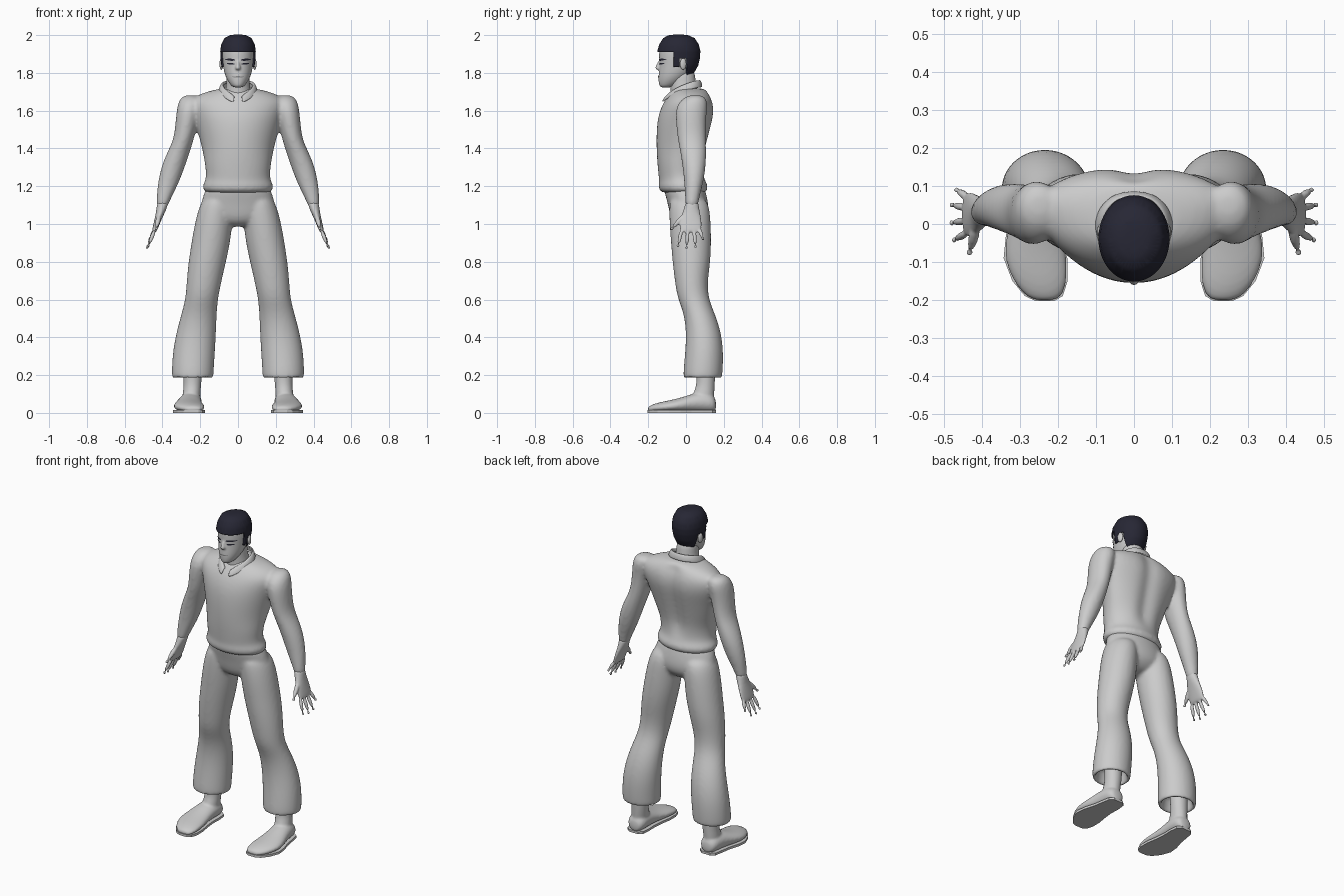
import bpy, bmesh, math
from mathutils import Vector, Matrix

cube = bpy.data.objects.get("Cube")
if cube:
    bpy.data.objects.remove(cube)


def material(name, rgb):
    m = bpy.data.materials.new(name)
    m.use_nodes = True
    m.diffuse_color = (*rgb, 1)
    m.node_tree.nodes["Principled BSDF"].inputs["Base Color"].default_value = (*rgb, 1)
    return m


GREY = material("light grey", (0.6, 0.6, 0.6))
DARK = material("blue black", (0.02, 0.02, 0.035))
MID = material("lip grey", (0.25, 0.25, 0.25))


def finish(name, bm, mat, voxel=0, subsurf=2, solid=0):
    bmesh.ops.recalc_face_normals(bm, faces=bm.faces)
    for f in bm.faces:
        f.smooth = True
    mesh = bpy.data.meshes.new(name)
    bm.to_mesh(mesh)
    bm.free()
    ob = bpy.data.objects.new(name, mesh)
    bpy.context.collection.objects.link(ob)
    mesh.materials.append(mat)
    if solid:
        m = ob.modifiers.new("thickness", "SOLIDIFY")
        m.thickness, m.offset = solid, -1
    if subsurf:
        m = ob.modifiers.new("subdivide", "SUBSURF")
        m.levels = m.render_levels = subsurf
    if voxel:
        m = ob.modifiers.new("fuse", "REMESH")
        m.mode, m.voxel_size, m.use_smooth_shade = "VOXEL", voxel, True
        m = ob.modifiers.new("relax", "SMOOTH")
        m.factor, m.iterations = 0.5, 5
    return ob


def loft(bm, rings, s=1, axis="z", n=24, grow=0):
    """Closed loft; a ring is (level, centre x, half width, low, high, widest)."""
    loops = []
    for level, cx, rx, lo, hi, *mid in rings:
        c = mid[0] if mid else (lo + hi) / 2
        loop = []
        for i in range(n):
            a = 2 * math.pi * i / n
            x = s * (cx + (rx + grow) * math.cos(a))
            v = c + math.sin(a) * ((hi - c if math.sin(a) > 0 else c - lo) + grow)
            loop.append(bm.verts.new((x, v, level) if axis == "z" else (x, level, v)))
        loops.append(loop)
    for p, q in zip(loops, loops[1:]):
        for i in range(n):
            j = (i + 1) % n
            bm.faces.new((p[i], p[j], q[j], q[i]))
    bm.faces.new(loops[0])
    bm.faces.new(loops[-1])


def taper(bm, p, q, r0, r1):
    """Round finger from p to q."""
    p, q = Vector(p), Vector(q)
    rot = (q - p).to_track_quat("Z", "Y").to_matrix().to_4x4()
    bmesh.ops.create_cone(bm, cap_ends=True, segments=12, radius1=r0, radius2=r1,
                          depth=(q - p).length, matrix=Matrix.Translation((p + q) / 2) @ rot)
    bmesh.ops.create_icosphere(bm, subdivisions=2, radius=r1, matrix=Matrix.Translation(q))


# Shirt with rolled hem, back groove and arms
bm = bmesh.new()
loft(bm, [(1.165, 0, .15, -.11, .09), (1.17, 0, .18, -.138, .11), (1.2, 0, .19, -.148, .118),
          (1.222, 0, .178, -.142, .105), (1.25, 0, .168, -.145, .095), (1.32, 0, .175, -.152, .095),
          (1.4, 0, .19, -.157, .11, .01), (1.5, 0, .217, -.157, .135, .03),
          (1.58, 0, .245, -.147, .155, .05), (1.645, 0, .265, -.12, .15, .05),
          (1.685, 0, .215, -.09, .13, .05), (1.71, 0, .13, -.07, .11, .03), (1.72, 0, .07, -.05, .08)], n=32)
for v in bm.verts:
    if v.co.y > 0 and 1.3 < v.co.z < 1.7:
        v.co.y -= .025 * math.exp(-(v.co.x / .04) ** 2)
arm = [(1.683, .25, .03, .02, .08), (1.665, .25, .058, -.02, .11), (1.62, .258, .065, -.055, .115),
       (1.55, .27, .06, -.055, .105), (1.45, .286, .053, -.045, .105), (1.38, .315, .06, -.03, .108),
       (1.3, .345, .063, -.018, .105), (1.21, .371, .055, -.008, .09), (1.13, .395, .037, -.005, .068),
       (1.08, .403, .028, -.002, .062)]
for s in (1, -1):
    loft(bm, arm, s)
finish("shirt_and_arms", bm, GREY, voxel=.01)

# Hands with spread fingers
for s, side in ((1, "left"), (-1, "right")):
    bm = bmesh.new()
    loft(bm, [(1.13, .395, .034, -.003, .066), (1.08, .404, .027, -.01, .07), (1.04, .418, .021, -.03, .08),
              (1.0, .431, .017, -.037, .086), (.965, .442, .014, -.034, .084), (.955, .445, .009, -.025, .075)],
         s, n=16)
    for y0, y1, x1, z1 in ((-.022, -.042, .474, .885), (.01, .003, .481, .875),
                           (.042, .05, .48, .88), (.07, .09, .468, .92)):
        taper(bm, (s * .438, y0, .975), (s * x1, y1, z1), .015, .009)
    taper(bm, (s * .415, -.005, 1.05), (s * .434, -.075, .975), .02, .01)
    finish(side + "_hand", bm, GREY, voxel=.005, subsurf=1)

# Trousers: hips plus flared legs with open hems
bm = bmesh.new()
loft(bm, [(1.21, 0, .165, -.12, .095), (1.17, 0, .178, -.115, .105), (1.1, 0, .203, -.095, .122),
          (1.04, 0, .19, -.085, .118), (1.0, 0, .12, -.06, .08), (.985, 0, .05, -.02, .05)])
leg = [(1.15, .1, .07, -.08, .09), (1.1, .113, .092, -.09, .125), (1.0, .13, .1, -.088, .132),
       (.9, .144, .103, -.08, .134), (.8, .163, .1, -.072, .13), (.7, .179, .093, -.06, .115),
       (.62, .19, .087, -.048, .118), (.56, .2, .09, -.025, .138), (.5, .21, .097, -.008, .163),
       (.42, .222, .106, 0, .187), (.33, .233, .112, -.004, .198), (.24, .239, .112, -.013, .196),
       (.19, .24, .111, -.015, .192), (.178, .24, .105, -.01, .187), (.185, .24, .09, .005, .172),
       (.25, .24, .085, .015, .165), (.27, .24, .07, .03, .15)]
for s in (1, -1):
    loft(bm, leg, s)
finish("trousers", bm, GREY, voxel=.01)

# Shoes with ankles, and flat soles
shoe = [(-.203, .235, .025, .008, .028), (-.19, .238, .05, .004, .04), (-.15, .248, .073, .002, .054),
        (-.09, .26, .084, .002, .066), (-.03, .262, .076, .002, .08), (.03, .256, .064, .002, .1),
        (.09, .25, .06, .002, .115), (.14, .248, .053, .002, .1), (.16, .248, .03, .008, .07)]
for s, side in ((1, "left"), (-1, "right")):
    bm = bmesh.new()
    loft(bm, shoe, s, axis="y")
    loft(bm, [(.03, .25, .045, .02, .145), (.1, .246, .048, .035, .15), (.14, .242, .046, .055, .152),
              (.2, .24, .05, .055, .155), (.29, .24, .05, .05, .155)], s)
    finish(side + "_shoe", bm, GREY, voxel=.007)
    bm = bmesh.new()
    rim = [(cx + k * rx, y) for k, row in ((1, shoe), (-1, shoe[::-1])) for y, cx, rx, *_ in row]
    bottom = bm.faces.new([bm.verts.new((s * x, y, 0)) for x, y in rim])
    top = bmesh.ops.extrude_face_region(bm, geom=[bottom])["geom"]
    bmesh.ops.translate(bm, vec=(0, 0, .014), verts=[g for g in top if isinstance(g, bmesh.types.BMVert)])
    sole = finish(side + "_sole", bm, GREY, subsurf=0)
    for f in sole.data.polygons:
        f.use_smooth = False

# Neck
bm = bmesh.new()
loft(bm, [(1.63, 0, .085, -.085, .07), (1.7, 0, .068, -.08, .062), (1.76, 0, .06, -.085, .05),
          (1.83, 0, .06, -.08, .045)])
finish("neck", bm, GREY)

# Head with nose, cheeks fused in
skull = [(1.722, 0, .018, -.13, -.09), (1.73, 0, .036, -.143, -.05), (1.765, 0, .06, -.147, .0),
         (1.8, 0, .073, -.145, .035), (1.84, 0, .08, -.142, .057), (1.88, 0, .085, -.143, .066),
         (1.915, 0, .086, -.144, .068), (1.95, 0, .081, -.134, .06), (1.977, 0, .064, -.113, .038),
         (1.992, 0, .035, -.085, .005), (1.995, 0, .015, -.06, -.02)]
bm = bmesh.new()
loft(bm, skull)
loft(bm, [(1.814, 0, .008, -.15, -.12), (1.82, 0, .018, -.163, -.12), (1.832, 0, .014, -.164, -.12),
          (1.85, 0, .009, -.153, -.12), (1.87, 0, .008, -.145, -.12)], n=12)
head = finish("head", bm, GREY, voxel=.005)

# Ears
for s, side in ((1, "left"), (-1, "right")):
    bm = bmesh.new()
    bmesh.ops.create_uvsphere(bm, u_segments=16, v_segments=10, radius=1,
                              matrix=Matrix.Translation((s * .088, -.015, 1.847))
                              @ Matrix.Rotation(s * .3, 4, "Z") @ Matrix.Diagonal((.01, .018, .031, 1)))
    finish(side + "_ear", bm, GREY, subsurf=1)

# Hair: enlarged skull cut along the hairline, sideburns and nape
bm = bmesh.new()
loft(bm, skull, n=48, grow=.008)
for v in bm.verts:
    if v.co.z > 1.96:
        v.co.z += .007
bmesh.ops.subdivide_edges(bm, edges=bm.edges[:], cuts=2, smooth=0)
for axis, at in ((2, 1.91), (2, 1.83), (2, 1.875), (2, 1.785), (1, -.065), (1, -.035), (1, .005)):
    no = Vector((0, 0, 0))
    no[axis] = 1
    bmesh.ops.bisect_plane(bm, geom=bm.verts[:] + bm.edges[:] + bm.faces[:], plane_co=no * at, plane_no=no)


def bald(f):
    c = f.calc_center_median()
    if c.z > 1.91:
        return False
    if c.y > .005:
        return c.z < 1.785
    if c.y > -.035:
        return c.z < 1.875
    return c.y < -.065 or c.z < 1.83


bmesh.ops.delete(bm, geom=[f for f in bm.faces if bald(f)], context="FACES")
finish("hair", bm, DARK, subsurf=0, solid=.012)


# Painted face details, projected onto the head
def face_plate(name, mat, x0, x1, z0, z1, h0, h1):
    bm = bmesh.new()
    n = 10
    rows = []
    for i in range(n + 1):
        t = i / n
        x, z, h = x0 + (x1 - x0) * t, z0 + (z1 - z0) * t, h0 + (h1 - h0) * t
        h *= .3 + .7 * math.sin(math.pi * t)
        rows.append([bm.verts.new((x, -.3, z + k * h)) for k in (-.5, 0, .5)])
    for p, q in zip(rows, rows[1:]):
        for k in (0, 1):
            bm.faces.new((p[k], q[k], q[k + 1], p[k + 1]))
    ob = finish(name, bm, mat, subsurf=0)
    m = ob.modifiers.new("wrap", "SHRINKWRAP")
    m.target, m.wrap_method, m.wrap_mode = head, "PROJECT", "ABOVE_SURFACE"
    m.use_project_y, m.use_positive_direction, m.offset = True, True, .003


for s, side in ((1, "left"), (-1, "right")):
    face_plate(side + "_eyebrow", DARK, s * .014, s * .066, 1.868, 1.872, .013, .009)
    face_plate(side + "_eye", DARK, s * .018, s * .056, 1.847, 1.85, .01, .009)
face_plate("mouth", MID, -.03, .03, 1.779, 1.779, .007, .007)

# Folded collar, open at the throat
half = [(0, .08, 1.748), (.045, .074, 1.748), (.08, .045, 1.743), (.094, 0, 1.73), (.085, -.05, 1.71),
        (.055, -.09, 1.687), (.018, -.115, 1.662)]
path = [(-x, y, z) for x, y, z in half[:0:-1]] + half
bm = bmesh.new()
rows = []
for x, y, z in path:
    rows.append([bm.verts.new((x * a, y * a + b, z + dz))
                 for a, b, dz in ((.82, .01, .0), (.9, .0, .018), (1.04, 0, .008), (1.17, -.003, -.024))])
for p, q in zip(rows, rows[1:]):
    for k in range(3):
        bm.faces.new((p[k], q[k], q[k + 1], p[k + 1]))
finish("collar", bm, GREY, solid=.008)
